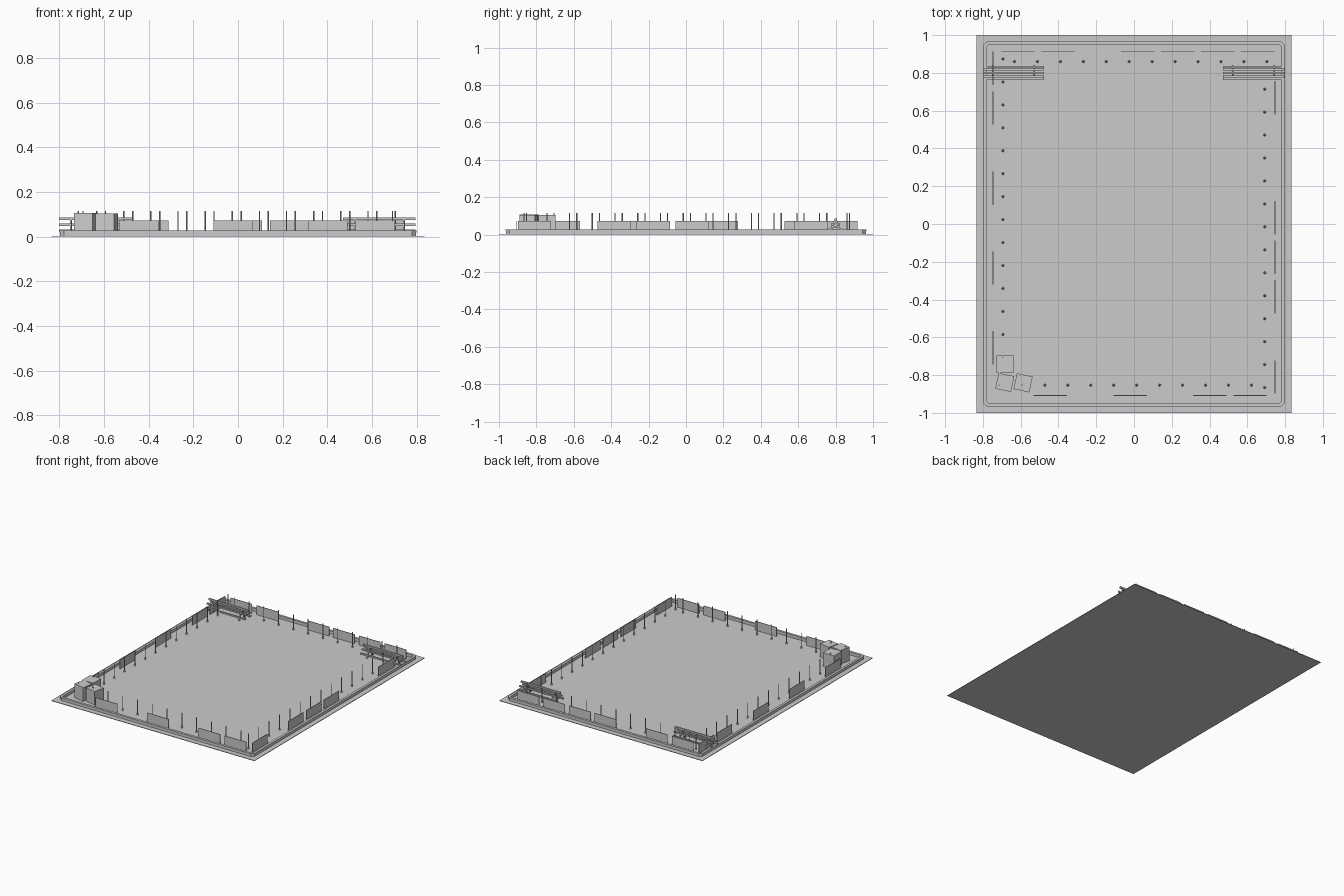
import bpy, bmesh, math
from mathutils import Matrix, Vector

if "Cube" in bpy.data.objects:
    bpy.data.objects.remove(bpy.data.objects["Cube"])

FLOOR = 0.004


def finish(name, bm):
    me = bpy.data.meshes.new(name)
    bm.to_mesh(me)
    bm.free()
    ob = bpy.data.objects.new(name, me)
    bpy.context.collection.objects.link(ob)
    return ob


def add_box(bm, center, size, rot=None):
    m = Matrix.Translation(center) @ (rot or Matrix()) @ Matrix.Diagonal((*size, 1))
    bmesh.ops.create_cube(bm, size=1, matrix=m)


def add_cone(bm, x, y, z0, z1, r0, r1, sides=8):
    bmesh.ops.create_cone(bm, cap_ends=True, segments=sides, radius1=r0, radius2=r1,
                          depth=z1 - z0, matrix=Matrix.Translation((x, y, (z0 + z1) / 2)))


def outline(hx, hy, c):
    # rectangle with cut corners
    return [(hx, -hy + c), (hx, hy - c), (hx - c, hy), (-hx + c, hy),
            (-hx, hy - c), (-hx, -hy + c), (-hx + c, -hy), (hx - c, -hy)]


def ring(name, hx, hy, w, z0, z1, c):
    bm = bmesh.new()
    loops = []
    for inset, z in ((0, z0), (0, z1), (w, z1), (w, z0)):
        loops.append([bm.verts.new((x, y, z)) for x, y in
                      outline(hx - inset, hy - inset, c - inset * 0.58)])
    for a in range(4):
        p, q = loops[a], loops[(a + 1) % 4]
        for i in range(8):
            j = (i + 1) % 8
            bm.faces.new((p[i], p[j], q[j], q[i]))
    bmesh.ops.recalc_face_normals(bm, faces=bm.faces)
    return finish(name, bm)


# ground plate
bm = bmesh.new()
add_box(bm, (0, 0, FLOOR / 2), (1.67, 2.0, FLOOR))
finish("ground_plate", bm)

# low border wall with a wider cap
ring("border_wall", 0.797, 0.962, 0.012, FLOOR, 0.019, 0.018)
ring("border_cap", 0.80, 0.966, 0.018, 0.019, 0.027, 0.02)

# boards standing inside the border
bm = bmesh.new()
LEN, Z0, Z1, T = 0.177, FLOOR, 0.072, 0.004
for x in (-0.614, -0.40, 0.02, 0.231, 0.443, 0.655):
    add_box(bm, (x, 0.915, (Z0 + Z1) / 2), (LEN, T, Z1 - Z0))
for x in (-0.444, -0.021, 0.402, 0.614):
    add_box(bm, (x, -0.908, (Z0 + Z1) / 2), (LEN, T, Z1 - Z0))
for y in (0.825, 0.614, 0.19, -0.233, -0.656):
    add_box(bm, (-0.746, y, (Z0 + Z1) / 2), (T, LEN, Z1 - Z0))
for y in (0.669, 0.032, -0.175, -0.386, -0.81):
    add_box(bm, (0.746, y, (Z0 + Z1) / 2), (T, LEN, Z1 - Z0))
finish("side_boards", bm)

# slim posts with conical feet, evenly spaced on all four sides
bm = bmesh.new()
STEP = 0.1215
spots = [(-0.633 + STEP * k, 0.86) for k in range(12)]
spots += [(-0.715 + STEP * k, -0.853) for k in range(12)]
spots += [(-0.694, 0.874 - STEP * k) for k in range(14)]
spots += [(0.692, 0.714 - STEP * k) for k in range(14)]
for x, y in spots:
    add_cone(bm, x, y, FLOOR, 0.115, 0.003, 0.003)
    add_cone(bm, x, y, FLOOR, 0.016, 0.007, 0.003)
finish("marker_posts", bm)

# three crates in the front left corner
for i, (x, y, s, top, ang) in enumerate(((-0.683, -0.743, 0.092, 0.105, 0),
                                         (-0.684, -0.839, 0.085, 0.107, -12),
                                         (-0.587, -0.841, 0.085, 0.104, -12))):
    bm = bmesh.new()
    add_box(bm, (x, y, (FLOOR + top) / 2), (s, s, top - FLOOR),
            Matrix.Rotation(math.radians(ang), 4, 'Z'))
    finish(f"crate_{i + 1}", bm)


# trestle racks in the back corners: ridge rail, sloping rails and A-frame legs
def rack(name, cx, cy=0.80):
    bm = bmesh.new()
    add_box(bm, (cx, cy, 0.08), (0.325, 0.012, 0.012))
    for s in (-1, 1):
        for off, z in ((0.031, 0.028), (0.018, 0.054)):
            add_box(bm, (cx, cy + s * off, z), (0.325, 0.012, 0.010))
        top, foot = Vector((0, 0, 0.078)), Vector((0, s * 0.034, FLOOR))
        d = top - foot
        tilt = d.to_track_quat('Z', 'X').to_matrix().to_4x4()
        for dx in (-0.11, 0.11):
            mid = (top + foot) / 2 + Vector((cx + dx, cy, 0))
            add_box(bm, mid, (0.009, 0.009, d.length), tilt)
    for dx in (-0.11, 0.11):
        add_box(bm, (cx + dx, cy, 0.042), (0.009, 0.044, 0.008))
    finish(name, bm)


rack("trestle_rack_left", -0.638)
rack("trestle_rack_right", 0.633)
